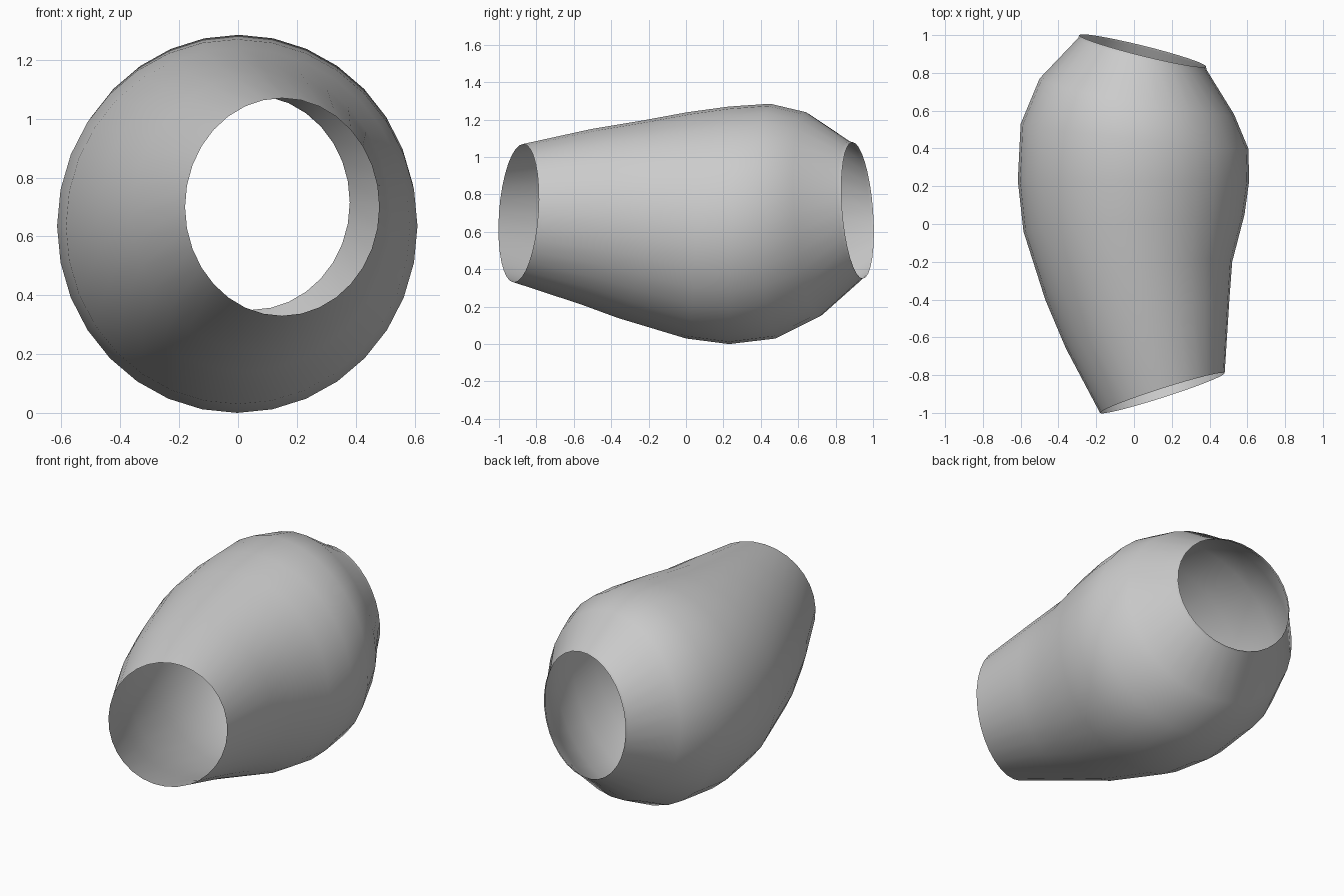
import bpy
import bmesh
from math import cos, sin, tau
from mathutils import Vector

cube = bpy.data.objects.get("Cube")
if cube:
    bpy.data.objects.remove(cube, do_unlink=True)

SIDES = 32

# Cross-sections from front to back: left (x, y), right (x, y), top (y, z), bottom (y, z)
SECTIONS = [
    ((-.18, -1), (.48, -.79), (-.87, 1.07), (-.92, .33)),
    ((-.36, -.66), (.505, -.4), (-.52, 1.15), (-.57, .21)),
    ((-.47, -.4), (.52, -.2), (-.24, 1.195), (-.37, .14)),
    ((-.585, -.04), (.585, .05), (0, 1.24), (-.01, .03)),
    ((-.615, .23), (.61, .23), (.22, 1.27), (.22, 0)),
    ((-.6, .53), (.605, .4), (.44, 1.285), (.47, .03)),
    ((-.5, .77), (.53, .58), (.64, 1.24), (.71, .145)),
    ((-.295, .985), (.385, .815), (.865, 1.085), (.93, .345)),
    ((-.29, 1), (.38, .835), (.885, 1.08), (.94, .35)),
]


def make_material(name, colour):
    mat = bpy.data.materials.new(name)
    mat.use_nodes = True
    mat.diffuse_color = colour
    mat.node_tree.nodes["Principled BSDF"].inputs["Base Color"].default_value = colour
    return mat


def add_ring(bm, left, right, top, bottom):
    """Add one tilted elliptical cross-section and return its vertices."""
    left, right = Vector((*left, 0)), Vector((*right, 0))
    top, bottom = Vector((0, *top)), Vector((0, *bottom))
    centre = (left + right) / 2
    centre.z = (top.z + bottom.z) / 2
    across, upward = (right - left) / 2, (top - bottom) / 2
    angles = [tau * i / SIDES for i in range(SIDES)]
    return [bm.verts.new(centre + across * cos(a) + upward * sin(a)) for a in angles]


# Bent, bulging sleeve, open at both ends, with a narrow collar at the back
bm = bmesh.new()
rings = [add_ring(bm, *section) for section in SECTIONS]
for near, far in zip(rings, rings[1:]):
    for i in range(SIDES):
        j = (i + 1) % SIDES
        bm.faces.new((near[i], far[i], far[j], near[j]))

mesh = bpy.data.meshes.new("bulging_sleeve")
bm.to_mesh(mesh)
bm.free()
mesh.materials.append(make_material("plain grey", (0.6, 0.6, 0.6, 1)))
sleeve = bpy.data.objects.new("bulging_sleeve", mesh)
bpy.context.collection.objects.link(sleeve)

# Smooth body with a crisp collar edge
for obj in bpy.context.selected_objects:
    obj.select_set(False)
sleeve.select_set(True)
bpy.context.view_layer.objects.active = sleeve
bpy.ops.object.shade_smooth_by_angle(angle=tau / 9)
